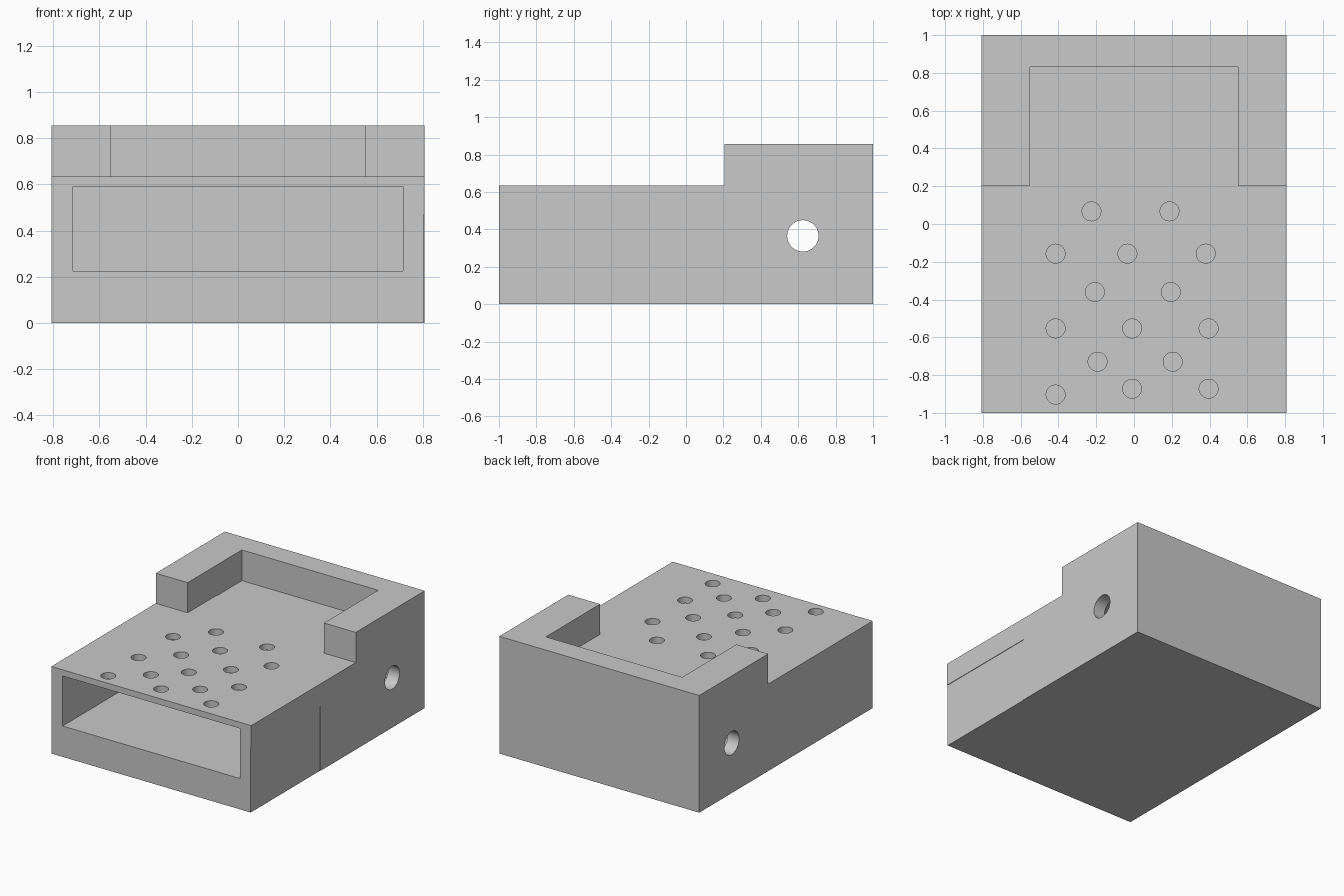
import bpy
from math import pi
from mathutils import Matrix

cube = bpy.data.objects.get("Cube")
if cube:
    bpy.data.objects.remove(cube, do_unlink=True)

grey = bpy.data.materials.new("plain grey")
grey.use_nodes = True
grey.diffuse_color = (0.585, 0.585, 0.585, 1)
grey.node_tree.nodes["Principled BSDF"].inputs["Base Color"].default_value = grey.diffuse_color

HALF = 0.807      # half width of the case
DECK = 0.635      # height of the front deck


def prism(name, outline, x0, x1):
    """Extrude a counterclockwise (y, z) outline from x0 to x1, normals outward."""
    n = len(outline)
    verts = [(x, y, z) for x in (x0, x1) for y, z in outline]
    sides = [(i, (i + 1) % n, (i + 1) % n + n, i + n) for i in range(n)]
    caps = [tuple(reversed(range(n))), tuple(range(n, 2 * n))]
    mesh = bpy.data.meshes.new(name)
    mesh.from_pydata(verts, [], sides + caps)
    mesh.materials.append(grey)
    obj = bpy.data.objects.new(name, mesh)
    bpy.context.collection.objects.link(obj)
    return obj


def box(name, x0, x1, y0, y1, z0, z1):
    return prism(name, [(y0, z0), (y1, z0), (y1, z1), (y0, z1)], x0, x1)


def cylinder(name, radius, depth, place, turn=0.0):
    bpy.ops.mesh.primitive_cylinder_add(vertices=48, radius=radius, depth=depth, location=place)
    obj = bpy.context.object
    obj.name = name
    obj.data.transform(Matrix.Rotation(turn, 4, "Y"))
    obj.data.materials.append(grey)
    return obj


def cut(target, cutter):
    """Subtract the cutter from the target, then discard it."""
    cutter.hide_render = True
    mod = target.modifiers.new("cut", "BOOLEAN")
    mod.operation, mod.solver, mod.object = "DIFFERENCE", "EXACT", cutter
    bpy.context.view_layer.objects.active = target
    bpy.ops.object.modifier_apply(modifier=mod.name)
    bpy.data.objects.remove(cutter, do_unlink=True)


# Stepped case with a raised back
case = prism("case", [(-1, 0), (1, 0), (1, 0.855), (0.205, 0.855), (0.205, DECK), (-1, DECK)],
             -HALF, HALF)

# Bay between the raised arms, with a very shallow step in its floor
cut(case, box("bay_cutter", -0.55, 0.55, 0.1, 0.83, DECK, 1))
cut(case, box("bay_step_cutter", -0.55, 0.55, 0.54, 0.83, DECK - 0.004, 0.8))

# Hollow inside, open at the front
cut(case, box("cavity_cutter", -0.715, 0.715, -1.1, 0.85, 0.225, 0.59))

# Cable hole through both sides
cut(case, cylinder("cable_hole_cutter", 0.084, 2, (0, 0.625, 0.365), pi / 2))

# Very shallow recess low on the left side, towards the front
cut(case, box("side_recess_cutter", HALF - 0.004, 1, -1.1, -0.2, -0.1, 0.47))

# Vent holes through the deck, in staggered rows
vent_rows = [(0.067, (-0.225, 0.188)), (-0.157, (-0.415, -0.035, 0.38)),
             (-0.36, (-0.207, 0.195)), (-0.553, (-0.415, -0.01, 0.395)),
             (-0.729, (-0.193, 0.205)), (-0.872, (-0.01, 0.395)), (-0.903, (-0.415,))]
for y, row in vent_rows:
    for x in row:
        cut(case, cylinder("vent_cutter", 0.05, 0.2, (x, y, DECK)))

bpy.ops.object.select_all(action="DESELECT")
case.select_set(True)
bpy.context.view_layer.objects.active = case
bpy.ops.object.shade_smooth_by_angle(angle=pi / 6)
